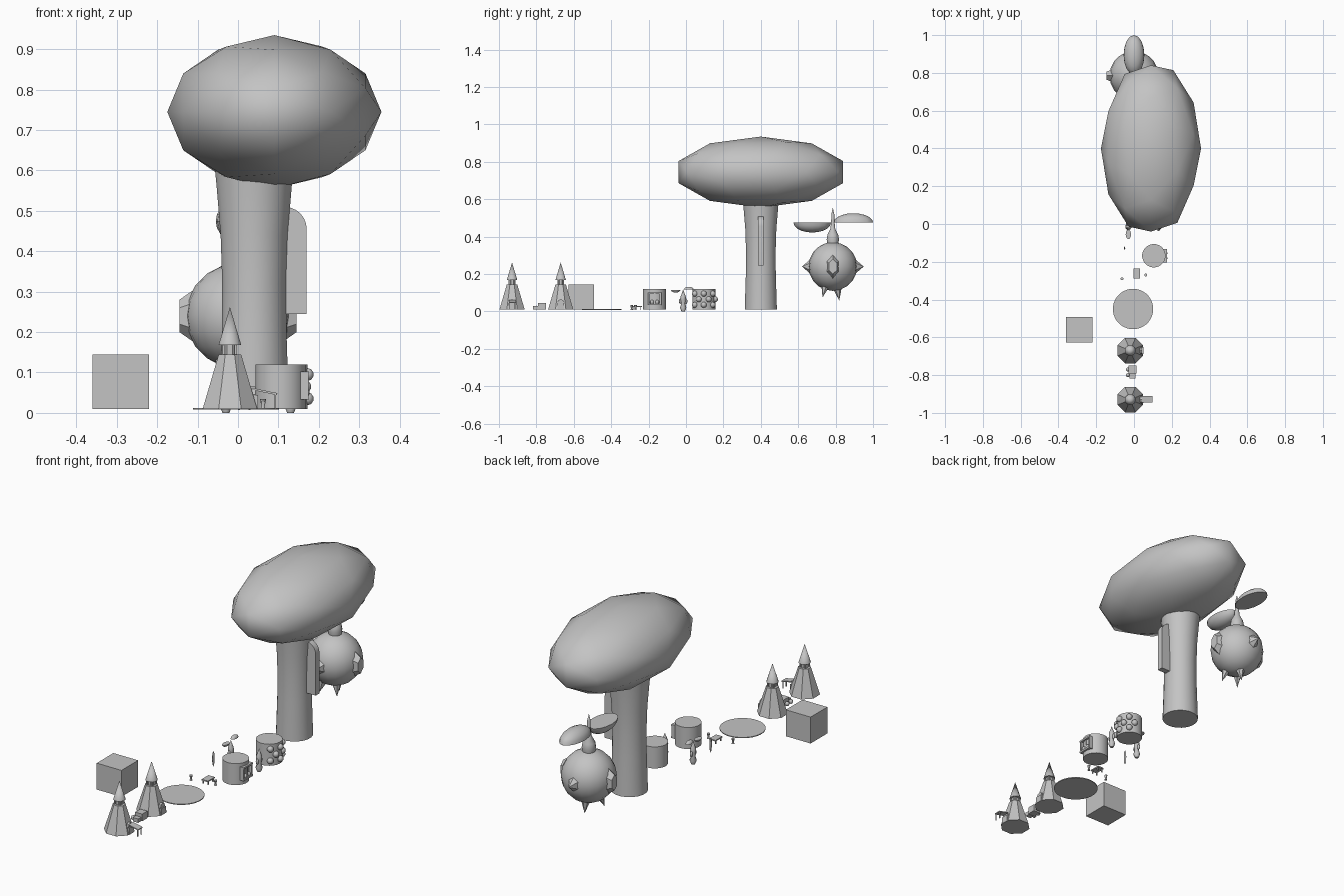
import bpy, bmesh, math
from mathutils import Matrix, Vector

cube = bpy.data.objects.get("Cube")
if cube:
    bpy.data.objects.remove(cube, do_unlink=True)

GREY = (0.55, 0.55, 0.55, 1)
mat = bpy.data.materials.new("plain grey")
mat.use_nodes = True
mat.diffuse_color = GREY
mat.node_tree.nodes["Principled BSDF"].inputs["Base Color"].default_value = GREY


def finish(bm, name, smooth=35):
    """Turn a bmesh into a named object with the shared material."""
    bmesh.ops.recalc_face_normals(bm, faces=bm.faces)
    me = bpy.data.meshes.new(name)
    bm.to_mesh(me)
    bm.free()
    ob = bpy.data.objects.new(name, me)
    bpy.context.collection.objects.link(ob)
    me.materials.append(mat)
    if smooth:
        bpy.ops.object.select_all(action='DESELECT')
        ob.select_set(True)
        bpy.context.view_layer.objects.active = ob
        bpy.ops.object.shade_smooth_by_angle(angle=math.radians(smooth))
    return ob


def place(loc, rot=(0, 0, 0), size=(1, 1, 1)):
    turn = Matrix.Identity(4)
    for angle, axis in zip(rot, "XYZ"):
        turn = Matrix.Rotation(math.radians(angle), 4, axis) @ turn
    return Matrix.Translation(loc) @ turn @ Matrix.Diagonal((*size, 1))


def box(name, loc, size, rot=(0, 0, 0)):
    bm = bmesh.new()
    bmesh.ops.create_cube(bm, size=1, matrix=place(loc, rot, size))
    return finish(bm, name, 0)


def ball(name, loc, size, seg=16, rot=(0, 0, 0)):
    bm = bmesh.new()
    bmesh.ops.create_uvsphere(bm, u_segments=seg, v_segments=seg // 2, radius=1,
                              matrix=place(loc, rot, size))
    return finish(bm, name, 60)


def lathe(name, loc, profile, seg=16, smooth=35):
    """Spin (radius, height) pairs about z; a zero radius closes to a point."""
    bm = bmesh.new()
    rings = []
    for r, z in profile:
        n = seg if r else 1
        rings.append([bm.verts.new((loc[0] + r * math.cos(math.tau * (i + .5) / seg),
                                    loc[1] + r * math.sin(math.tau * (i + .5) / seg),
                                    loc[2] + z)) for i in range(n)])
    for a, b in zip(rings, rings[1:]):
        for i in range(seg):
            j = (i + 1) % seg
            quad = [a[i % len(a)], a[j % len(a)], b[j % len(b)], b[i % len(b)]]
            bm.faces.new(list(dict.fromkeys(quad)))
    for ring in (rings[0], rings[-1]):
        if len(ring) > 1:
            bm.faces.new(ring)
    return finish(bm, name, smooth)


def spike(name, loc, direction, base, tip, length, wide=1, seg=6):
    """Faceted spike or stud pointing along a direction."""
    bm = bmesh.new()
    turn = Vector(direction).to_track_quat('Z', 'Y').to_matrix().to_4x4()
    bmesh.ops.create_cone(bm, cap_ends=True, segments=seg, radius1=base, radius2=tip,
                          depth=length, matrix=Matrix.Translation(loc) @ turn
                          @ Matrix.Diagonal((wide, 1, 1, 1)))
    return finish(bm, name, 0)


def half_leaf(name, loc, size, up):
    """Half ellipsoid with a flat face above or below."""
    bm = bmesh.new()
    bmesh.ops.create_uvsphere(bm, u_segments=16, v_segments=10, radius=1)
    bmesh.ops.bisect_plane(bm, geom=bm.verts[:] + bm.edges[:] + bm.faces[:],
                           plane_co=(0, 0, 0), plane_no=(0, 0, -up), clear_outer=True)
    bmesh.ops.holes_fill(bm, edges=[e for e in bm.edges if e.is_boundary])
    bmesh.ops.transform(bm, matrix=place(loc, size=size), verts=bm.verts)
    return finish(bm, name)


# Big tree: crown laid with its pole along x, and a flared trunk
bm = bmesh.new()
bmesh.ops.create_icosphere(bm, subdivisions=2, radius=1)
axes = Matrix(((0, 0, 1, 0), (1, 0, 0, 0), (0, 1, 0, 0), (0, 0, 0, 1)))
bmesh.ops.transform(bm, verts=bm.verts,
                    matrix=place((.09, .4, .745), size=(.265, .463, .19)) @ axes)
finish(bm, "tree_crown", 45)
lathe("tree_trunk", (.04, .4, 0), [(.087, .01), (.081, .2), (.08, .32), (.084, .44),
                                   (.094, .56), (.1, .62)], 20)

# Upright slab on the trunk with a rounded outer top corner
bm = bmesh.new()
arc = [(.115 + .055 * math.cos(a), .455 + .055 * math.sin(a))
       for a in [math.pi / 2 * i / 6 for i in range(7)]]
outline = [(.1, .245), (.17, .245)] + arc + [(.1, .51)]
face = bm.faces.new([bm.verts.new((x, .385, z)) for x, z in outline])
ext = bmesh.ops.extrude_face_region(bm, geom=[face])
bmesh.ops.translate(bm, vec=(0, .03, 0),
                    verts=[v for v in ext["geom"] if isinstance(v, bmesh.types.BMVert)])
finish(bm, "trunk_slab", 30)

# Spiked globe with stem and two leaves
GY, GZ = .785, .24
ball("globe", (0, GY, GZ), (.13, .13, .13), 20)
for s, side in ((1, "left"), (-1, "right")):
    spike(f"globe_stud_{side}", (s * .12, GY, GZ), (s, 0, 0), .075, .04, .05, .62)
for s, side in ((1, "back"), (-1, "front")):
    spike(f"globe_spike_{side}", (0, GY + s * .13, GZ), (0, s, 0), .06, 0, .07, .8)
for i, (x, y, z) in enumerate([(-.04, -.045, .115), (.04, -.045, .115), (0, .028, .1)]):
    spike(f"globe_root_{i}", (x, GY + y, z), (x, y, -.18), .03, 0, .085)
lathe("globe_stem", (0, GY, 0), [(.03, .36), (.034, .385), (.03, .41), (.014, .44),
                                 (.009, .48), (.008, .52), (0, .555)], 12, 50)
half_leaf("leaf_front", (0, .675, .475), (.055, .1, .053), -1)
half_leaf("leaf_back", (0, .895, .475), (.055, .105, .05), 1)

# Two pointed towers with doors
for i, y in enumerate((-.93, -.67)):
    lathe(f"tower_body_{i}", (-.02, y, 0), [(.073, .01), (.03, .145)], 8, 0)
    lathe(f"tower_neck_{i}", (-.02, y, 0), [(.018, .14), (.018, .175)], 8, 0)
    for k in range(4):
        a = math.tau * (k + .5) / 4
        box(f"tower_post_{i}_{k}", (-.02 + .021 * math.cos(a), y + .021 * math.sin(a), .157),
            (.006, .006, .028))
    lathe(f"tower_roof_{i}", (-.02, y, 0), [(.029, .168), (0, .262)], 12)
    box(f"tower_door_{i}", (.034, y, .027), (.03, .036, .034))
    spike(f"door_gable_{i}", (.031, y, .046), (1, 0, 0), .019, .019, .024, 1, 8)

# Awning, crate and pots by the towers
box("awning", (.07, -.928, .052), (.055, .036, .005), (0, 12, 0))
for s in (1, -1):
    box(f"awning_post_{s}", (.092, -.928 + s * .014, .03), (.004, .004, .04))
box("crate", (-.008, -.77, .028), (.04, .042, .036))
box("crate_step", (-.008, -.805, .02), (.03, .025, .02))
for k, y in enumerate((-.77, -.8)):
    ball(f"pot_{k}", (-.033, y, .02), (.011, .011, .011), 10)

# Large cube and round ground disc
box("block", (-.29, -.56, .0775), (.14, .135, .135))
lathe("ground_disc", (-.005, -.45, 0), [(.107, .008), (.107, .012)], 32)

# Round houses
HOUSES = ((.105, -.168), (.11, .095))
for i, (x, y) in enumerate(HOUSES):
    lathe(f"round_house_{i}", (x, y, 0), [(.062, .01), (.062, .12)], 24)

# Framed window on the first round house
hx, hy = HOUSES[0]
for s in (1, -1):
    box(f"window_side_{s}", (hx + .056, hy + s * .032, .068), (.026, .009, .06))
    box(f"window_rail_{s}", (hx + .058, hy, .068 + s * .03), (.026, .073, .009))
    ball(f"window_pot_{s}", (hx + .063, hy + s * .014, .05), (.01, .01, .012), 10)
box("window_bar", (hx + .06, hy, .065), (.01, .008, .06))

# Round knobs on the second round house
hx, hy = HOUSES[1]
for z in (.035, .065, .095):
    for a in (-50, 0, 50):
        t = math.radians(a + (25 if z == .065 else 0))
        ball(f"house_knob_{z}_{a}", (hx + .062 * math.cos(t), hy + .062 * math.sin(t), z),
             (.016, .016, .016), 10)

# Small sprouting figures beside the houses
for i, (x, y) in enumerate(((-.03, -.015), (.13, -.015))):
    lathe(f"figure_body_{i}", (x, y, 0), [(.009, 0), (.017, .02), (.01, .042), (.015, .06),
                                          (.014, .08), (.006, .1), (0, .118)], 10, 50)
    for s in (1, -1):
        ball(f"figure_arm_{i}_{s}", (x, y + s * .015, .055), (.007, .008, .015), 8)
half_leaf("figure_leaf_front", (-.03, -.055, .115), (.014, .025, .014), -1)
half_leaf("figure_leaf_back", (-.03, .015, .118), (.014, .025, .014), 1)

# Standing blade, little table and stools
ball("standing_blade", (-.05, -.128, .06), (.004, .009, .04), 8)
box("table_top", (.015, -.262, .026), (.036, .055, .006))
for sx in (1, -1):
    for sy in (1, -1):
        box(f"table_leg_{sx}_{sy}", (.015 + sx * .013, -.262 + sy * .02, .016),
            (.005, .005, .018))
for i, (x, y) in enumerate(((-.063, -.29), (.062, -.27))):
    lathe(f"stool_{i}", (x, y, 0), [(.007, .008), (.004, .016), (.008, .034)], 10)
